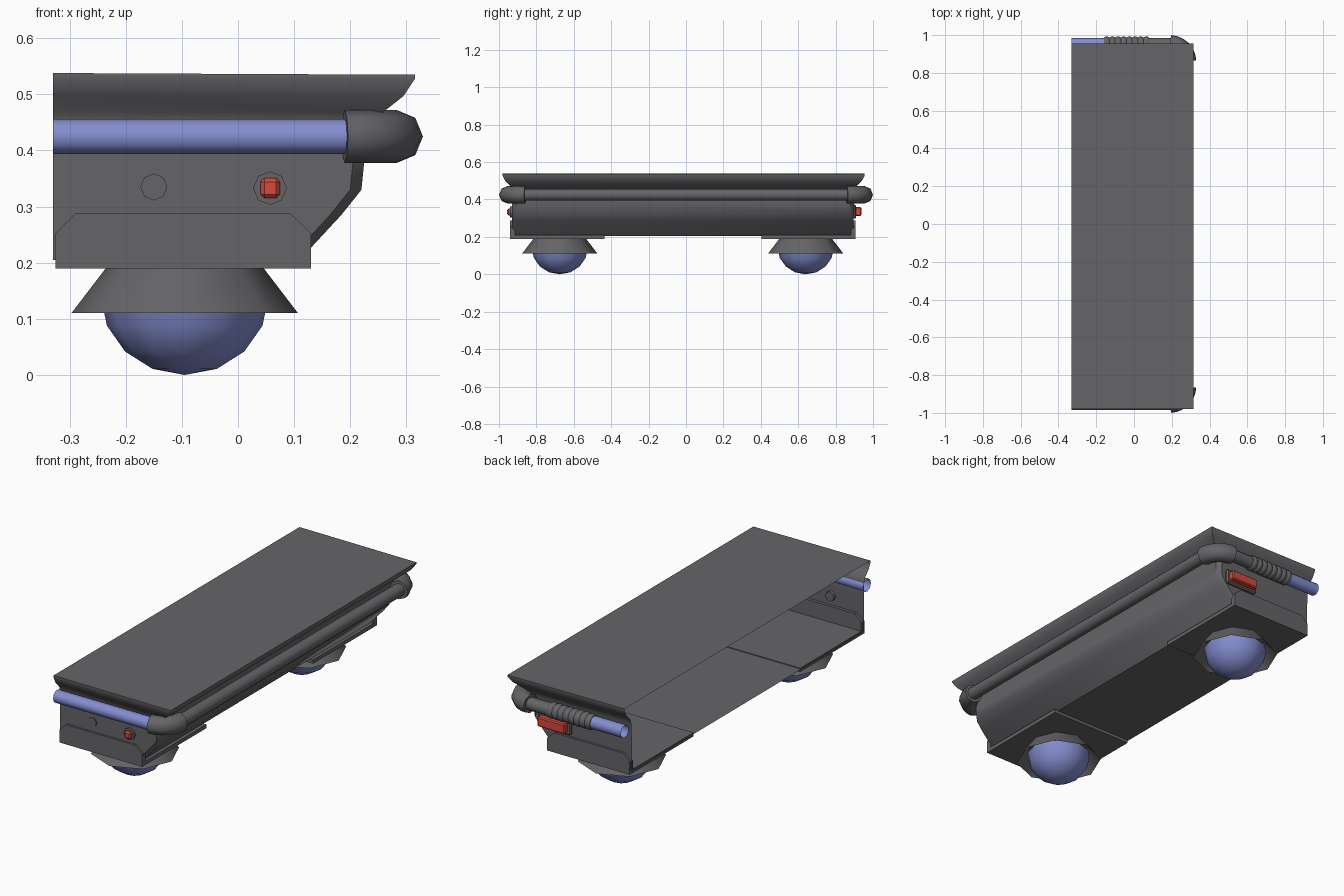
import bpy, bmesh, math
from mathutils import Vector, Matrix

if "Cube" in bpy.data.objects:
    bpy.data.objects.remove(bpy.data.objects["Cube"])


def material(name, rgb):
    m = bpy.data.materials.new(name)
    m.diffuse_color = (*rgb, 1)
    m.use_nodes = True
    m.node_tree.nodes["Principled BSDF"].inputs["Base Color"].default_value = m.diffuse_color
    return m


GREY = material("dark grey metal", (0.13, 0.13, 0.14))
BLUE = material("soft blue", (0.23, 0.27, 0.63))
RED = material("signal red", (0.68, 0.065, 0.045))
LEFT = -0.33  # open side of the half cart


def finish(bm, name, mat, angle=40, normals=True):
    if normals:
        bmesh.ops.recalc_face_normals(bm, faces=bm.faces[:])
    me = bpy.data.meshes.new(name)
    bm.to_mesh(me)
    bm.free()
    me.materials.append(mat)
    ob = bpy.data.objects.new(name, me)
    bpy.context.collection.objects.link(ob)
    bpy.ops.object.select_all(action='DESELECT')
    ob.select_set(True)
    bpy.context.view_layer.objects.active = ob
    bpy.ops.object.shade_smooth_by_angle(angle=math.radians(angle))
    return ob


def tube(name, path, radii, mat, sides=8, caps=False, spin=0.0):
    """Sweep a round section along a path lying in the xy plane (or along any axis)."""
    bm = bmesh.new()
    pts = [Vector(p) for p in path]
    rings = []
    for i, p in enumerate(pts):
        t = (pts[min(i + 1, len(pts) - 1)] - pts[max(i - 1, 0)]).normalized()
        up = Vector((0, 0, 1)) if abs(t.z) < 0.9 else Vector((1, 0, 0))
        side = t.cross(up)
        ring = []
        for k in range(sides):
            a = 2 * math.pi * k / sides + spin
            ring.append(bm.verts.new(p + radii[i] * (math.cos(a) * up + math.sin(a) * side)))
        rings.append(ring)
    for a, b in zip(rings, rings[1:]):
        for k in range(sides):
            j = (k + 1) % sides
            bm.faces.new((a[k], a[j], b[j], b[k]))
    if caps:
        bm.faces.new(rings[0])
        bm.faces.new(rings[-1])
    return finish(bm, name, mat, 50)


def box(name, lo, hi, mat, bevel=0.0):
    bm = bmesh.new()
    lo, hi = Vector(lo), Vector(hi)
    bmesh.ops.create_cube(bm, size=1, matrix=Matrix.Translation((lo + hi) / 2)
                          @ Matrix.Diagonal((*(hi - lo), 1)))
    if bevel:
        bmesh.ops.bevel(bm, geom=bm.edges[:], offset=bevel, segments=1, affect='EDGES')
    return finish(bm, name, mat, 30)


# Body shell: levels of (z, right x, front y, back y), open on the left
levels = [(0.535, 0.315, -0.98, 0.955), (0.527, 0.315, -0.98, 0.955),
          (0.497, 0.295, -0.965, 0.938), (0.468, 0.258, -0.937, 0.91),
          (0.445, 0.226, -0.93, 0.902), (0.38, 0.225, -0.93, 0.898),
          (0.33, 0.22, -0.93, 0.897), (0.285, 0.184, -0.93, 0.896),
          (0.205, 0.11, -0.93, 0.895)]
bm = bmesh.new()
rows = []
for z, xr, yf, yb in levels:
    c = 0.02 if z < 0.45 else 0.0  # softened lower corners
    outline = [(LEFT, yf), (xr - c, yf), (xr, yf + c), (xr, yb - c), (xr - c, yb), (LEFT, yb)]
    rows.append([bm.verts.new((x, y, z)) for x, y in outline])
for v in (rows[0][0], rows[0][-1]):
    v.co.z += 0.003
for a, b in zip(rows, rows[1:]):
    for k in range(5):
        bm.faces.new((a[k], b[k], b[k + 1], a[k + 1]))
bm.faces.new(rows[0])
bm.faces.new(rows[-1][::-1])
bmesh.ops.remove_doubles(bm, verts=bm.verts[:], dist=0.0001)
finish(bm, "body_shell", GREY, 40, normals=False)

# Bumper rail with fat elbows on both right corners
Z, R, Y, XR, BEND = 0.425, 0.031, 0.953, 0.283, 0.093
tube("front_rail", [(LEFT, -Y, Z), (0.2, -Y, Z)], [R] * 2, BLUE, 12)
tube("back_rail_blue", [(LEFT, Y, Z), (-0.15, Y, Z)], [R] * 2, BLUE, 12)
tube("back_rail_grey", [(0.07, Y, Z), (0.2, Y, Z)], [R] * 2, GREY, 12)
tube("side_rail", [(XR, -0.87, Z), (XR, 0.87, Z)], [R] * 2, GREY, 12)
for name, s in (("front", -1), ("back", 1)):
    path = []
    for i in range(7):
        a = math.pi / 2 * i / 6
        path.append((XR - BEND + BEND * math.sin(a), s * (Y - BEND + BEND * math.cos(a)), Z))
    tube(name + "_elbow", path, [0.047] * 7, GREY, 8, caps=True)

# Ribbed sleeve on the back rail
path, radii = [], []
ribs = 8
for i in range(ribs):
    x = -0.16 + 0.24 * i / ribs
    for dx, r in ((0.0, 0.034), (0.008, 0.039), (0.022, 0.039), (0.03, 0.034)):
        if dx < 0.03 or i == ribs - 1:
            path.append((x + dx, Y, Z))
            radii.append(r)
tube("ribbed_sleeve", path, radii, GREY, 12, caps=True)

# End brackets, skirts and ball feet
for name, s, edge, inner, cy in (("front", -1, -0.94, -0.435, -0.675),
                                 ("back", 1, 0.907, 0.405, 0.64)):
    x0, x1 = -0.325, 0.13
    box(name + "_foot_plate", (x0, min(edge, inner), 0.19), (x1, max(edge, inner), 0.209), GREY)
    bm = bmesh.new()
    outline = [(x0, 0.19), (x1, 0.19), (x1, 0.253), (0.093, 0.288), (-0.29, 0.288), (x0, 0.253)]
    face = bm.faces.new([bm.verts.new((x, edge, z)) for x, z in outline])
    ext = bmesh.ops.extrude_face_region(bm, geom=[face])
    bmesh.ops.translate(bm, vec=(0, -s * 0.025, 0),
                        verts=[g for g in ext["geom"] if isinstance(g, bmesh.types.BMVert)])
    if not any(f.normal.length for f in bm.faces):
        bm.normal_update()
    finish(bm, name + "_bracket", GREY, 30)
    tube(name + "_skirt", [(-0.095, cy, 0.195), (-0.095, cy, 0.11)], [0.137, 0.202], GREY, 8)
    bm = bmesh.new()
    bmesh.ops.create_uvsphere(bm, u_segments=12, v_segments=8, radius=0.15,
                              matrix=Matrix.Translation((-0.095, cy, 0.142))
                              @ Matrix.Diagonal((1, 1, 0.142 / 0.15, 1)))
    low = [v for v in bm.verts if v.co.z > 0.193]
    bmesh.ops.delete(bm, geom=low, context='VERTS')
    finish(bm, name + "_ball_foot", BLUE, 60)

# Front button, front lamp and its bezel
tube("front_button", [(-0.15, -0.915, 0.335), (-0.15, -0.935, 0.335)], [0.024] * 2, GREY, 8, caps=True)
tube("front_lamp_bezel", [(0.057, -0.915, 0.333), (0.057, -0.94, 0.333)], [0.03] * 2, GREY, 8, caps=True)
box("front_lamp", (0.04, -0.956, 0.315), (0.075, -0.93, 0.351), RED, 0.007)

# Back lamp in its housing
box("back_lamp_housing", (0.0, 0.88, 0.298), (0.18, 0.91, 0.372), GREY, 0.006)
box("back_lamp", (0.015, 0.9, 0.312), (0.165, 0.937, 0.36), RED, 0.005)
